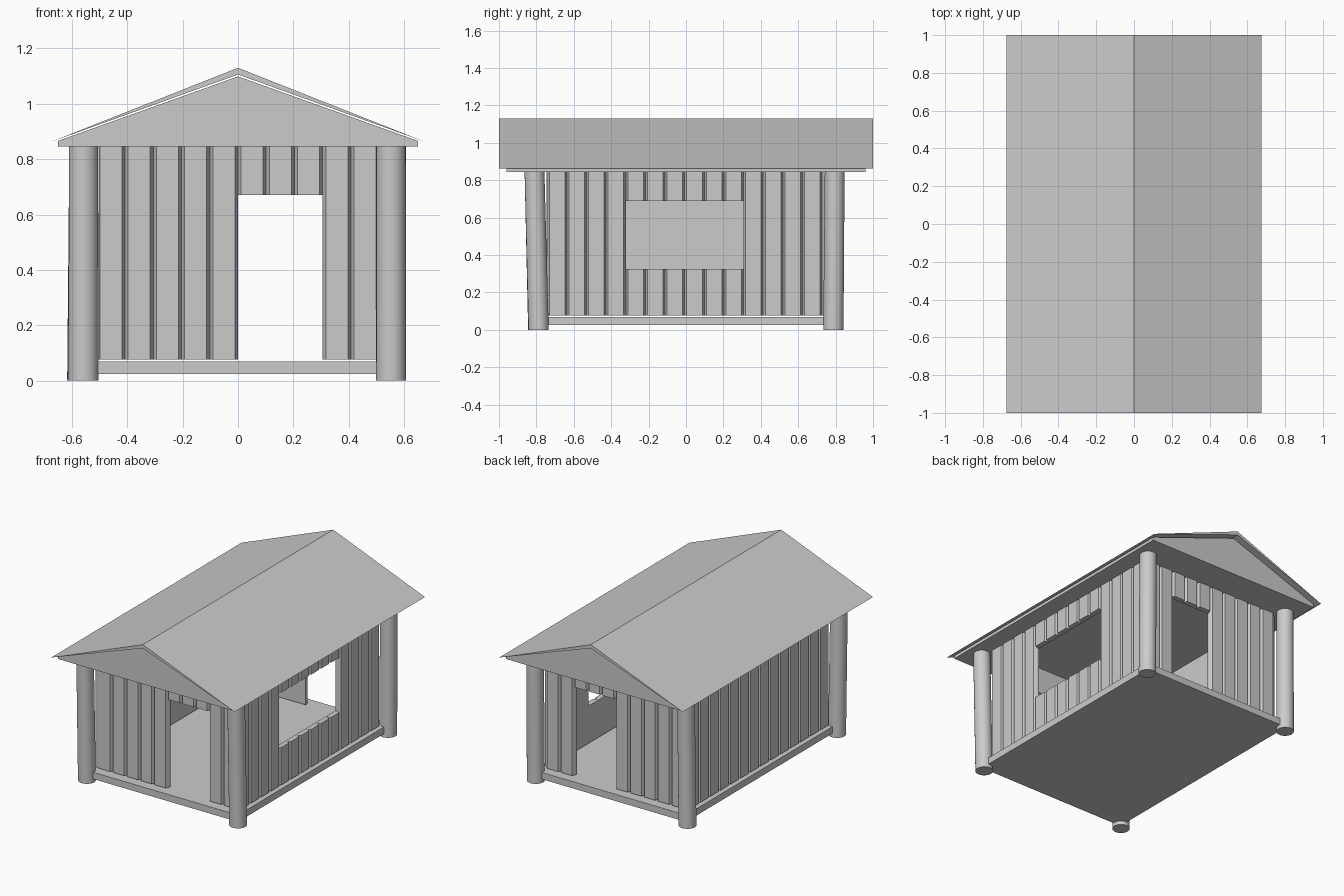
import bpy, bmesh, math
from mathutils import Vector, Matrix

if "Cube" in bpy.data.objects:
    bpy.data.objects.remove(bpy.data.objects["Cube"])


def make_object(name, bm, matrix=None):
    if matrix:
        bm.transform(matrix)
    bmesh.ops.recalc_face_normals(bm, faces=bm.faces)
    mesh = bpy.data.meshes.new(name)
    bm.to_mesh(mesh)
    bm.free()
    obj = bpy.data.objects.new(name, mesh)
    bpy.context.collection.objects.link(obj)
    return obj


def add_prism(bm, profile, direction):
    """Extrude a closed profile of 3D points along a direction."""
    face = bm.faces.new([bm.verts.new(p) for p in profile])
    ext = bmesh.ops.extrude_face_region(bm, geom=[face], use_keep_orig=True)
    verts = [g for g in ext["geom"] if isinstance(g, bmesh.types.BMVert)]
    bmesh.ops.translate(bm, verts=verts, vec=direction)


WALL_BOTTOM, WALL_TOP = 0.076, 0.846
THICK, CHAMFER, LIP = 0.035, 0.011, 0.012


def board_wall(name, start, pitch, count, matrix, gap=None, spans=()):
    """Vertical chamfered boards along local x, outer face at local y = 0."""
    bm = bmesh.new()
    for i in range(count):
        a, b = start + i * pitch, start + (i + 1) * pitch
        pieces = spans if gap and gap[0] <= i < gap[1] else [(WALL_BOTTOM, WALL_TOP)]
        for z0, z1 in pieces:
            section = [(a, THICK), (b, THICK), (b, THICK - LIP),
                       (b - CHAMFER, 0), (a + CHAMFER, 0), (a, THICK - LIP)]
            add_prism(bm, [(x, y, z0) for x, y in section], (0, 0, z1 - z0))
    return make_object(name, bm, matrix)


# Roof sheet, tapering to sharp eaves
bm = bmesh.new()
add_prism(bm, [(-0.675, -1, 0.863), (0, -1, 1.106), (0.675, -1, 0.863), (0, -1, 1.13)], (0, 2, 0))
make_object("roof", bm)

# Gable block under the roof
bm = bmesh.new()
add_prism(bm, [(-0.65, -0.96, 0.845), (0.65, -0.96, 0.845), (0.65, -0.96, 0.866),
               (0, -0.96, 1.099), (-0.65, -0.96, 0.866)], (0, 1.92, 0))
make_object("gable_block", bm)

# Floor slab
bm = bmesh.new()
add_prism(bm, [(-0.56, -0.8, 0.025), (0.56, -0.8, 0.025), (0.56, 0.8, 0.025), (-0.56, 0.8, 0.025)],
          (0, 0, 0.045))
make_object("floor", bm)

# Corner posts, each leaning slightly
posts = {
    "front_right_post": ((0.553, -0.788), (0.553, -0.81)),
    "front_left_post": ((-0.558, -0.79), (-0.558, -0.81)),
    "back_right_post": ((0.553, 0.788), (0.553, 0.795)),
    "back_left_post": ((-0.563, 0.788), (-0.556, 0.795)),
}
for name, (foot, head) in posts.items():
    bm = bmesh.new()
    bmesh.ops.create_cone(bm, cap_ends=True, segments=32, radius1=0.054, radius2=0.053, depth=0.846,
                          matrix=Matrix.Translation((0, 0, 0.423)))
    for v in bm.verts:
        p = Vector(foot).lerp(Vector(head), v.co.z / 0.846)
        v.co.x += p.x
        v.co.y += p.y
    for f in bm.faces:
        f.smooth = len(f.verts) == 4
    for e in bm.edges:
        e.smooth = all(f.smooth for f in e.link_faces)
    make_object(name, bm)

# Front and back walls with doorways in line
door = dict(gap=(5, 8), spans=[(0.67, WALL_TOP)])
front = Matrix.Translation((0, -0.745, 0))
board_wall("front_wall", -0.51, 0.102, 10, front, **door)
board_wall("back_wall", -0.51, 0.102, 10, Matrix.Scale(-1, 4, (0, 1, 0)) @ front, **door)

# Side walls: window on the right, plain on the left
right = Matrix.Translation((0.535, 0, 0)) @ Matrix.Rotation(math.pi / 2, 4, "Z")
board_wall("right_wall", -0.742, 0.105, 14, right, gap=(4, 10),
           spans=[(WALL_BOTTOM, 0.325), (0.69, WALL_TOP)])
board_wall("left_wall", -0.742, 0.105, 14, Matrix.Scale(-1, 4, (1, 0, 0)) @ right)
